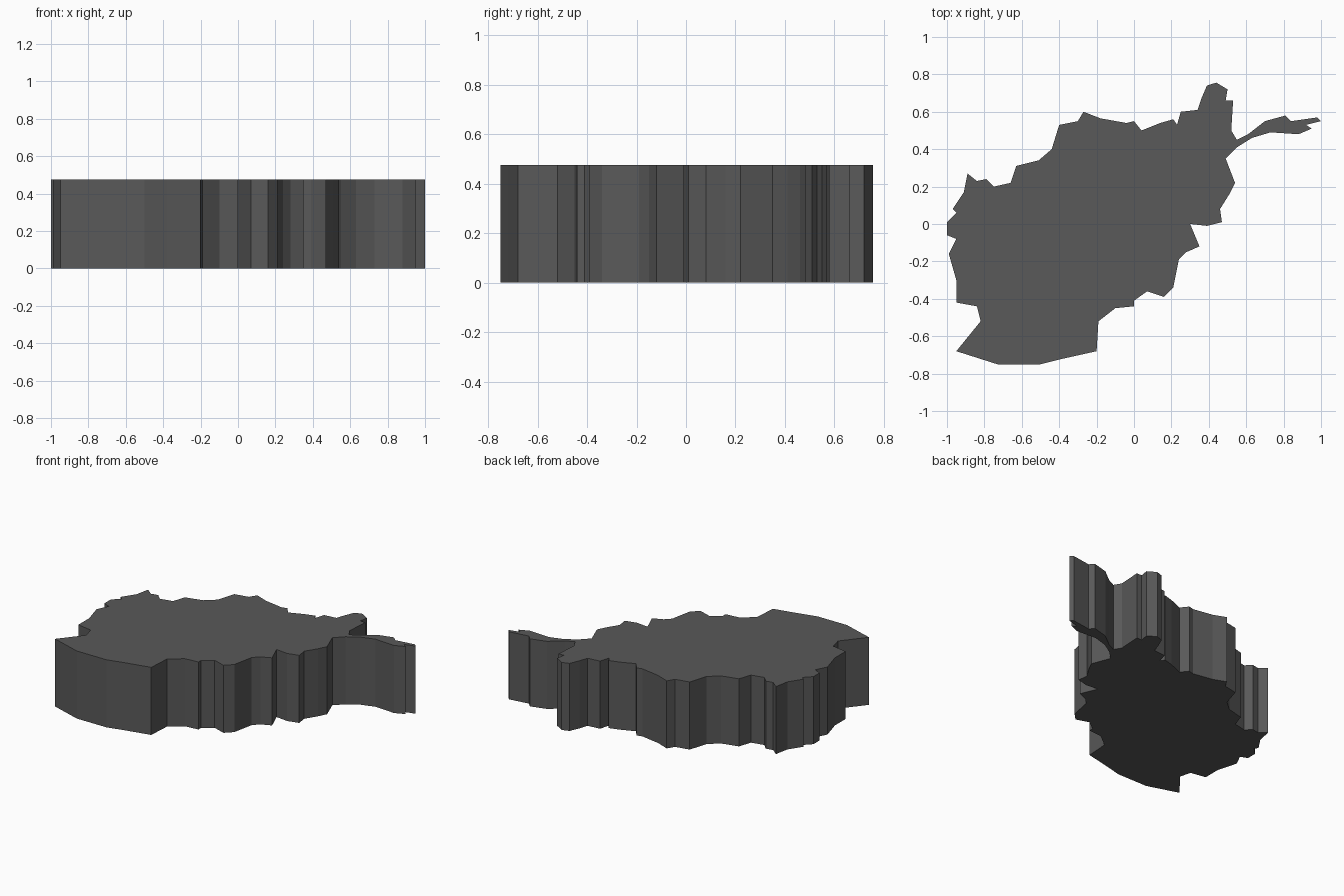
import bpy, bmesh

HEIGHT = 0.476

# Outline, clockwise, one list per side
north = [(-1, .01), (-.95, .06), (-.97, .08), (-.91, .17), (-.89, .27), (-.84, .23), (-.79, .24),
         (-.75, .20), (-.66, .22), (-.63, .31), (-.51, .34), (-.44, .40), (-.40, .53), (-.30, .55),
         (-.27, .60), (-.18, .565), (-.04, .54), (.0, .55), (.04, .50), (.14, .54), (.21, .56),
         (.23, .53), (.25, .60), (.34, .61)]
panhandle = [(.36, .67), (.39, .74), (.44, .756), (.50, .72), (.49, .66), (.53, .66), (.52, .50),
             (.55, .45), (.61, .48), (.70, .55), (.81, .58), (.84, .55), (.98, .57), (1, .55),
             (.92, .53), (.95, .51), (.88, .48), (.73, .49), (.63, .46), (.55, .41)]
east = [(.49, .35), (.54, .22), (.51, .16), (.46, .08), (.47, .01), (.39, -.01), (.30, 0),
        (.35, -.12), (.28, -.15), (.24, -.19), (.21, -.34), (.16, -.39), (.07, -.36), (.0, -.41),
        (.0, -.44), (-.10, -.45), (-.19, -.52), (-.20, -.68)]
south_west = [(-.38, -.72), (-.50, -.75), (-.73, -.75), (-.95, -.68), (-.82, -.52), (-.84, -.44),
              (-.95, -.42), (-.95, -.30), (-.99, -.16), (-.95, -.08), (-1, -.06)]
outline = north + panhandle + east + south_west

# Solid slab: fill the outline, then extrude straight up
bm = bmesh.new()
base = bm.faces.new([bm.verts.new((x, y, 0)) for x, y in outline])
top = bmesh.ops.extrude_face_region(bm, geom=[base], use_keep_orig=True)["geom"]
bmesh.ops.translate(bm, vec=(0, 0, HEIGHT),
                    verts=[g for g in top if isinstance(g, bmesh.types.BMVert)])
bmesh.ops.triangulate(bm, faces=[f for f in bm.faces if len(f.verts) > 4])
bmesh.ops.recalc_face_normals(bm, faces=bm.faces)
mesh = bpy.data.meshes.new("map_slab")
bm.to_mesh(mesh)
bm.free()
slab = bpy.data.objects.new("map_slab", mesh)
bpy.context.collection.objects.link(slab)

# Dark grey finish
dark = bpy.data.materials.new("dark_grey")
dark.diffuse_color = (0.1, 0.1, 0.1, 1)
mesh.materials.append(dark)
